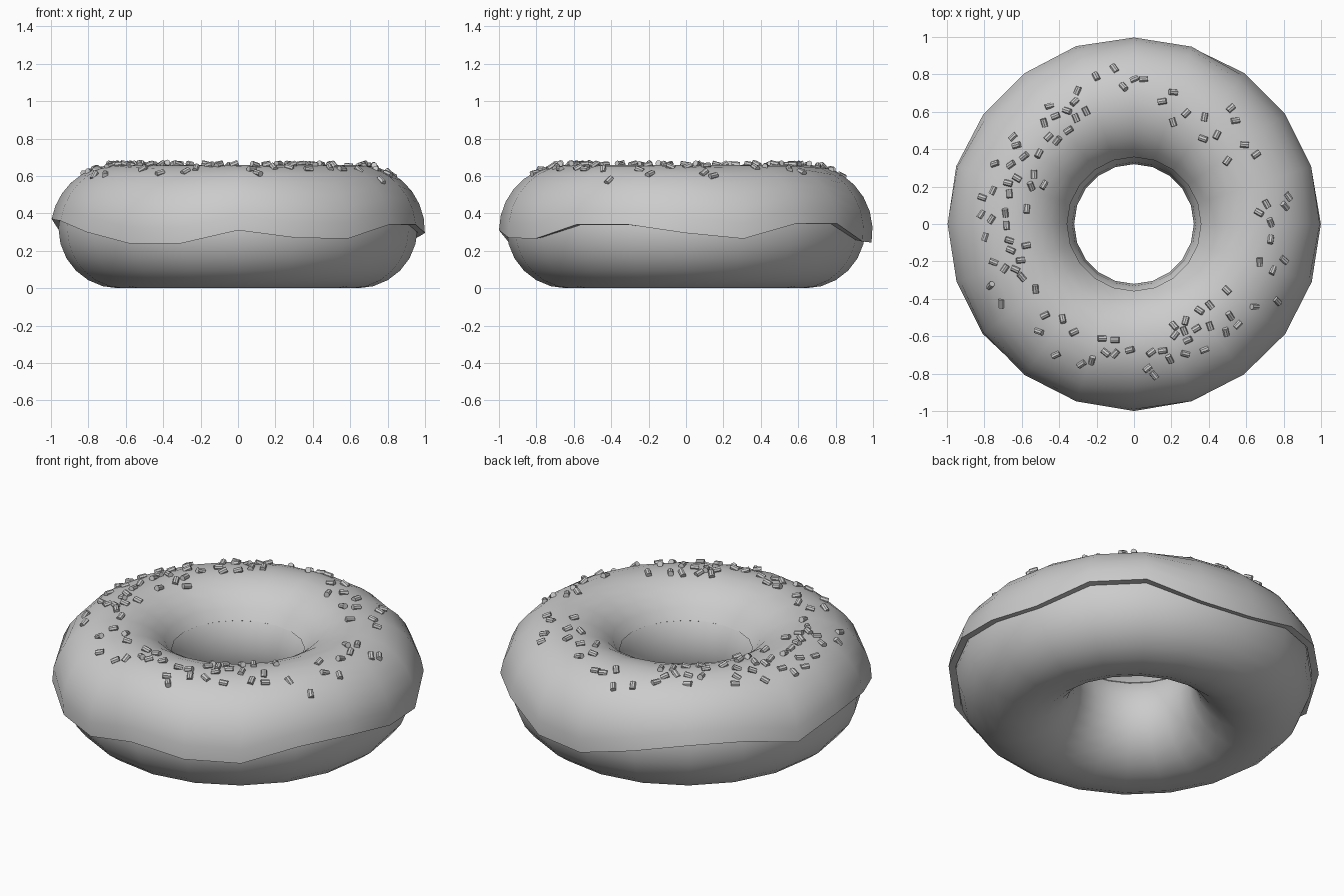
import bpy, bmesh, math, random
from mathutils import Vector, Matrix

if "Cube" in bpy.data.objects:
    bpy.data.objects.remove(bpy.data.objects["Cube"])

random.seed(7)
SEG, MAJOR, MINOR = 20, 0.64, 0.32      # ring sides, ring radius, tube radius


def finish(name, bm):
    bmesh.ops.recalc_face_normals(bm, faces=bm.faces)
    mesh = bpy.data.meshes.new(name)
    bm.to_mesh(mesh)
    bm.free()
    ob = bpy.data.objects.new(name, mesh)
    bpy.context.collection.objects.link(ob)
    bpy.ops.object.select_all(action='DESELECT')
    ob.select_set(True)
    bpy.context.view_layer.objects.active = ob
    bpy.ops.object.shade_smooth_by_angle(angle=math.radians(35))
    return ob


def tube_point(phi, a, rad):
    """Point on the tube: phi around the ring, a around the section."""
    r = MAJOR + rad * math.cos(a)
    return Vector((r * math.cos(phi), r * math.sin(phi), MINOR + rad * math.sin(a)))


def ring(name, section):
    """Sweep a closed section, given per ring step as (angle, radius) pairs."""
    bm = bmesh.new()
    loops = [[bm.verts.new(tube_point(math.tau * i / SEG, a, rad)) for a, rad in section(i)]
             for i in range(SEG)]
    n = len(loops[0])
    for i in range(SEG):
        p, q = loops[i], loops[(i + 1) % SEG]
        for j in range(n):
            k = (j + 1) % n
            bm.faces.new((p[j], q[j], q[k], p[k]))
    return finish(name, bm)


# dough: plain ring
ring("dough", lambda i: [(math.tau * j / 24, MINOR) for j in range(24)])

# icing: shell over the top, with a wavy lower edge (heights every 18 degrees)
EDGE_Z = [0.295, 0.265, 0.345, 0.345, 0.25, 0.245, 0.32, 0.37, 0.37, 0.30,
          0.37, 0.36, 0.30, 0.24, 0.24, 0.31, 0.27, 0.265, 0.34, 0.34]
INNER = math.radians(150)
STEPS = 12


def icing_section(i):
    outer = math.asin((EDGE_Z[i] - MINOR) / 0.358)
    ts = [j / STEPS for j in range(STEPS + 1)]
    angle = lambda t: INNER + (outer - INNER) * t
    top = [(angle(t), 0.326 + 0.034 * t) for t in ts]
    under = [(angle(t), 0.322) for t in reversed(ts)]
    return top + under


ring("icing", icing_section)

# sprinkles: scattered by sector (start deg, end deg, count, min r, max r)
SECTORS = [(0, 16, 5, 0.64, 0.85), (28, 70, 10, 0.57, 0.84), (70, 112, 7, 0.65, 0.84),
           (112, 150, 15, 0.6, 0.8), (150, 200, 22, 0.52, 0.84), (200, 250, 11, 0.6, 0.84),
           (250, 290, 11, 0.6, 0.82), (290, 325, 15, 0.58, 0.78), (325, 357, 6, 0.7, 0.88)]
bm = bmesh.new()
placed = []
for start, end, count, r0, r1 in SECTORS:
    made = 0
    for attempt in range(400):
        if made == count:
            break
        phi = math.radians(random.uniform(start, end))
        a = math.acos((random.uniform(r0, r1) - MAJOR) / 0.345)
        pos = tube_point(phi, a, 0.344)
        if any((pos - p).length < 0.05 for p in placed):
            continue
        placed.append(pos)
        made += 1
        normal = (pos - tube_point(phi, a, 0)).normalized()
        mat = (Matrix.Translation(pos) @ normal.to_track_quat('Z', 'Y').to_matrix().to_4x4()
               @ Matrix.Rotation(random.uniform(0, math.tau), 4, 'Z')
               @ Matrix.Rotation(math.pi / 2 + random.uniform(-0.4, 0.4), 4, 'Y'))
        bmesh.ops.create_cone(bm, cap_ends=True, segments=8, radius1=0.016, radius2=0.016,
                              depth=0.045, matrix=mat)
finish("sprinkles", bm)
